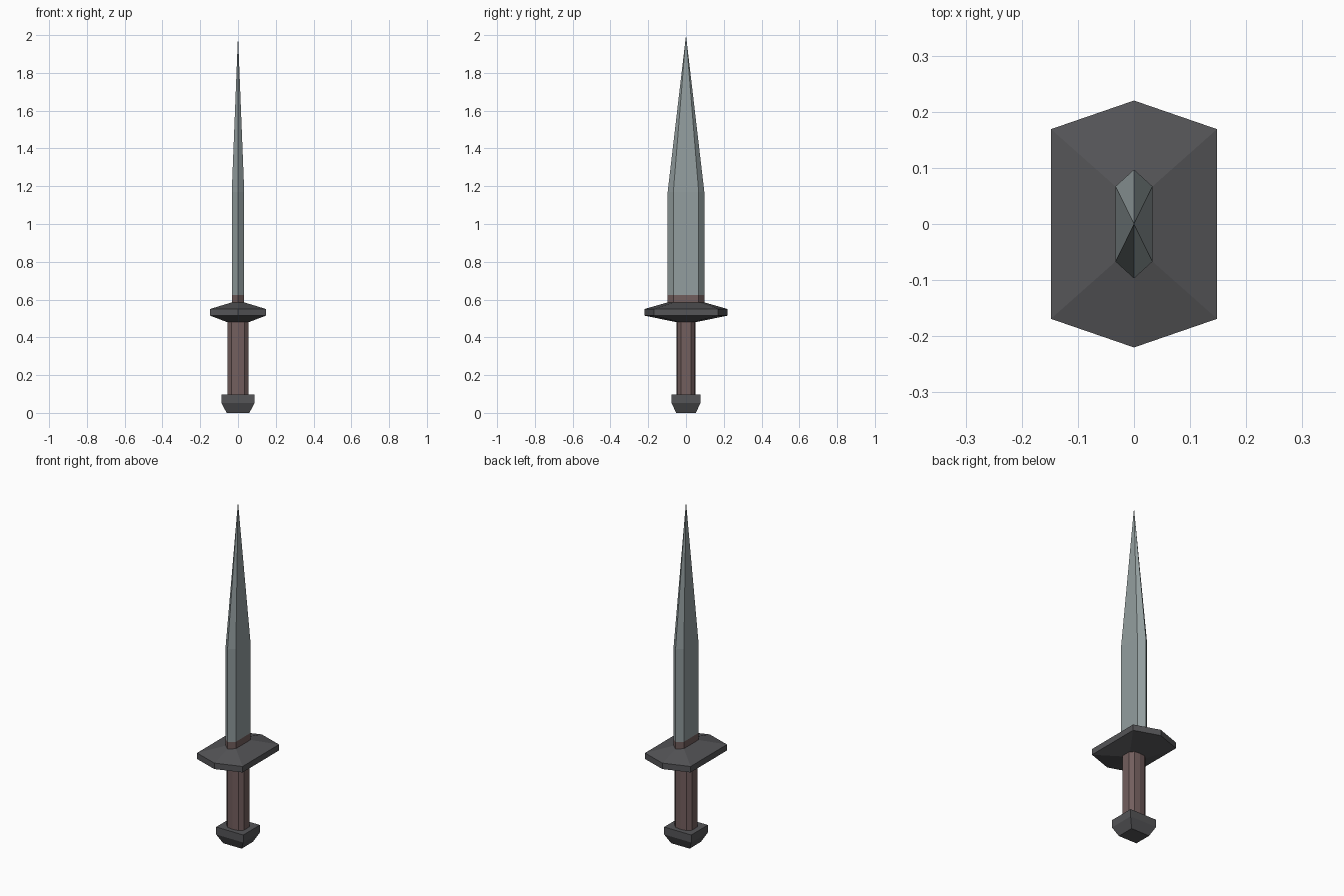
import bpy, bmesh

if "Cube" in bpy.data.objects:
    bpy.data.objects.remove(bpy.data.objects["Cube"])


def material(name, color):
    m = bpy.data.materials.new(name)
    m.diffuse_color = (*color, 1)
    m.use_nodes = True
    m.node_tree.nodes["Principled BSDF"].inputs["Base Color"].default_value = m.diffuse_color
    return m


steel = material("steel", (0.29, 0.34, 0.345))
iron = material("dark_iron", (0.09, 0.09, 0.096))
leather = material("brown_leather", (0.17, 0.112, 0.11))


def hexagon(x, y_side, y_tip):
    return [(x, -y_side), (x, y_side), (0, y_tip), (-x, y_side), (-x, -y_side), (0, -y_tip)]


def rectangle(x, y):
    return [(x, -y), (x, y), (-x, y), (-x, -y)]


def loft(name, sections, mat, tip=None):
    """Join (z, outline) sections with flat faces; close with caps or a tip point."""
    bm = bmesh.new()
    rings = [[bm.verts.new((x, y, z)) for x, y in pts] for z, pts in sections]
    n = len(rings[0])
    for a, b in zip(rings, rings[1:]):
        for i in range(n):
            j = (i + 1) % n
            bm.faces.new((a[i], a[j], b[j], b[i]))
    bm.faces.new(rings[0][::-1])
    if tip is None:
        bm.faces.new(rings[-1])
    else:
        t = bm.verts.new((0, 0, tip))
        for i in range(n):
            bm.faces.new((rings[-1][i], rings[-1][(i + 1) % n], t))
    bmesh.ops.recalc_face_normals(bm, faces=bm.faces)
    me = bpy.data.meshes.new(name)
    bm.to_mesh(me)
    bm.free()
    me.materials.append(mat)
    ob = bpy.data.objects.new(name, me)
    bpy.context.collection.objects.link(ob)
    return ob


blade_outline = hexagon(0.033, 0.067, 0.097)

# Blade with a brown band at its root
blade = loft("blade", [(0.57, blade_outline), (0.625, blade_outline), (1.17, blade_outline)], steel, tip=2.0)
blade.data.materials.append(leather)
for f in blade.data.polygons:
    f.material_index = 1 if f.center.z < 0.61 else 0

# Guard, tapering up to the blade and down to the grip
guard_outline = hexagon(0.148, 0.169, 0.22)
loft("guard", [(0.48, hexagon(0.056, 0.035, 0.05)), (0.515, guard_outline),
               (0.55, guard_outline), (0.585, blade_outline)], iron)

# Grip with chamfered corners
grip_outline = [(0.056, -0.026), (0.056, 0.026), (0.035, 0.046), (0, 0.051), (-0.035, 0.046),
                (-0.056, 0.026), (-0.056, -0.026), (-0.035, -0.046), (0, -0.051), (0.035, -0.046)]
loft("grip", [(0.08, grip_outline), (0.49, grip_outline)], leather)

# Pommel
loft("pommel", [(0.0, rectangle(0.06, 0.052)), (0.053, rectangle(0.088, 0.077)),
                (0.097, rectangle(0.088, 0.077))], iron)
